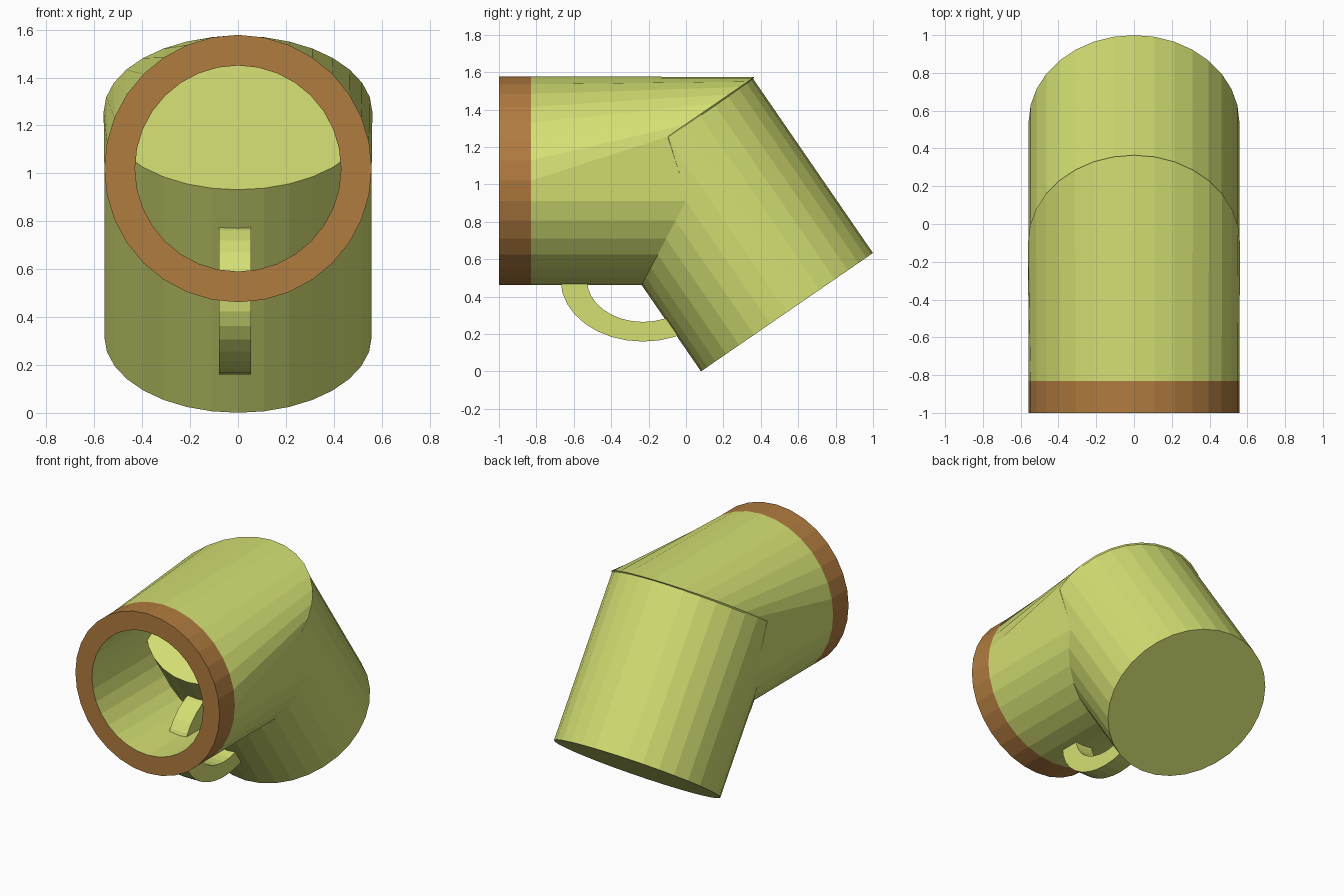
import bpy, bmesh
from math import sin, cos, tau
from mathutils import Vector

if "Cube" in bpy.data.objects:
    bpy.data.objects.remove(bpy.data.objects["Cube"])

N = 32          # sides of every round part
R = 0.558       # pipe radius
BORE = 0.43     # opening radius
ZC = 1.02       # height of the horizontal axis


def material(name, rgb):
    m = bpy.data.materials.new(name)
    m.diffuse_color = (*rgb, 1)
    m.use_nodes = True
    m.node_tree.nodes["Principled BSDF"].inputs["Base Color"].default_value = m.diffuse_color
    return m


green = material("lime_green", (0.66, 0.74, 0.17))
brown = material("brown", (0.44, 0.20, 0.05))


def finish(name, bm, mats):
    bmesh.ops.recalc_face_normals(bm, faces=bm.faces[:])
    me = bpy.data.meshes.new(name)
    bm.to_mesh(me)
    bm.free()
    for m in mats:
        me.materials.append(m)
    ob = bpy.data.objects.new(name, me)
    bpy.context.collection.objects.link(ob)
    return ob


def loft(name, rings, mats, closed=False, band_mats=()):
    """Skin a list of point rings; close into a loop or cap both ends."""
    bm = bmesh.new()
    rows = [[bm.verts.new(p) for p in ring] for ring in rings]
    count = len(rows) if closed else len(rows) - 1
    for k in range(count):
        a, b = rows[k], rows[(k + 1) % len(rows)]
        for i in range(len(a)):
            j = (i + 1) % len(a)
            f = bm.faces.new((a[i], a[j], b[j], b[i]))
            f.material_index = band_mats[k] if band_mats else 0
    if not closed:
        bm.faces.new(rows[0])
        bm.faces.new(rows[-1])
    return finish(name, bm, mats)


def circle(centre, r, up):
    c, up = Vector(centre), Vector(up)
    return [c + Vector((r * sin(tau * i / N), 0, 0)) + up * (r * cos(tau * i / N))
            for i in range(N)]


# Leaning pipe with closed ends
UP = Vector((0, 0.824, 0.567))
base = Vector((0, 0.54, 0.317))
top = base + Vector((0, -0.567, 0.824)) * 1.13
loft("leaning_pipe", [circle(base, R, UP), circle(top, R, UP)], [green])


# Horizontal pipe: front lip, bore and a back end following the leaning pipe
def mitre(ring):
    return [Vector((p.x, -0.225 + (p.z - 0.46) * 0.525, p.z)) for p in ring]


def front_ring(r, y):
    return circle((0, y, ZC), r, (0, 0, 1))


back_low = mitre(front_ring(R, 0))
back_top = circle(top + Vector((0, 0.003, 0.008)), R + 0.003, UP)
back = [back_top[i] if cos(tau * i / N) > -0.01 else back_low[i] for i in range(N)]
loft("horizontal_pipe",
     [back, front_ring(R, -0.83), front_ring(R, -1), front_ring(BORE, -1),
      mitre(front_ring(BORE, 0))],
     [green, brown], closed=True, band_mats=(0, 1, 1, 0, 0))


# Flat oval ring handle under the bend
def oval(x, s):
    return [Vector((x, -0.23 + 0.44 * s * sin(tau * i / N), 0.488 + 0.328 * s * cos(tau * i / N)))
            for i in range(N)]


loft("ring_handle", [oval(-0.08, 1), oval(0.055, 1), oval(0.055, 0.68), oval(-0.08, 0.68)],
     [green], closed=True)
